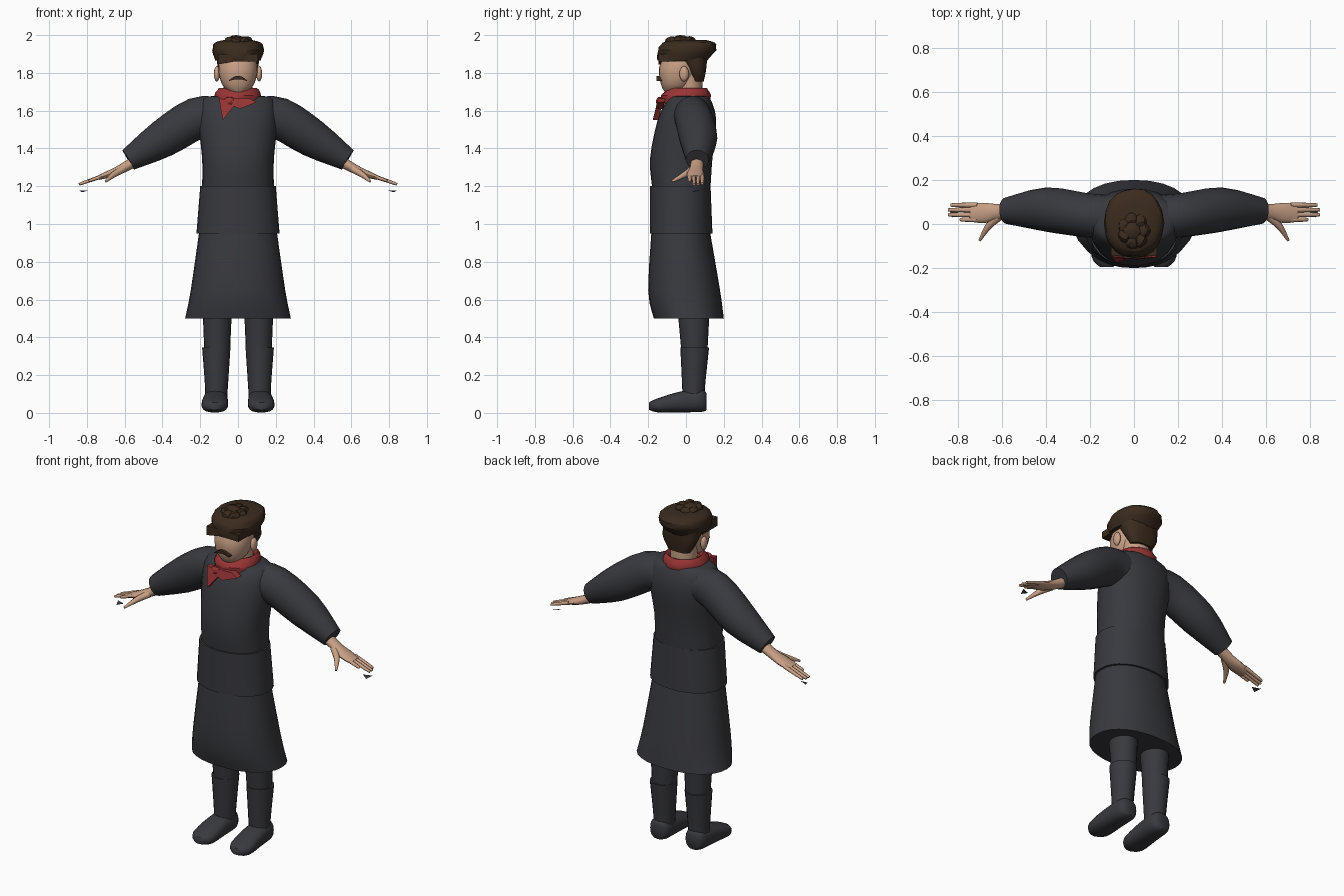
import bpy, bmesh, math, random
from mathutils import Vector

random.seed(4)
if "Cube" in bpy.data.objects:
    bpy.data.objects.remove(bpy.data.objects["Cube"], do_unlink=True)


def material(name, *rgb):
    mat = bpy.data.materials.new(name)
    mat.use_nodes = True
    mat.diffuse_color = (*rgb, 1)
    mat.node_tree.nodes["Principled BSDF"].inputs["Base Color"].default_value = (*rgb, 1)
    return mat


COAT = material("charcoal cloth", .04, .041, .049)
SKIN = material("skin", .58, .35, .235)
RED = material("red cloth", .32, .035, .035)
HAIR = material("dark brown hair", .043, .024, .013)
X, Y, Z = Vector((1, 0, 0)), Vector((0, 1, 0)), Vector((0, 0, 1))


def finish(bm, name, mat, crease=50):
    bmesh.ops.recalc_face_normals(bm, faces=bm.faces)
    mesh = bpy.data.meshes.new(name)
    bm.to_mesh(mesh)
    bm.free()
    mesh.materials.append(mat)
    part = bpy.data.objects.new(name, mesh)
    bpy.context.scene.collection.objects.link(part)
    bpy.ops.object.select_all(action="DESELECT")
    part.select_set(True)
    bpy.context.view_layer.objects.active = part
    bpy.ops.object.shade_smooth_by_angle(angle=math.radians(crease))
    return part


def smooth_path(rows, steps=3):
    """Insert evenly curving rows between the given ones."""
    rows = [Vector(row) for row in rows]
    padded = [rows[0], *rows, rows[-1]]
    result = []
    for before, start, end, after in zip(padded, padded[1:], padded[2:], padded[3:]):
        pull, push = (end - before) / 2, (after - start) / 2
        for step in range(steps):
            t = step / steps
            ease = t * t * (3 - 2 * t)
            result.append(start.lerp(end, ease) + pull * t * (1 - t) ** 2 - push * t * t * (1 - t))
    return result + [rows[-1]]


def loft(name, mat, rings, side=X, axis=None, count=20, power=2, jitter=0, crease=50):
    """Skin rings of (x, y, z, radius along side, other radius)."""
    rings = smooth_path(rings)
    bm = bmesh.new()
    loops = []
    for i, ring in enumerate(rings):
        ahead, behind = rings[min(i + 1, len(rings) - 1)], rings[max(i - 1, 0)]
        along = axis or Vector((ahead - behind)[:3]).normalized()
        across = (side - along * side.dot(along)).normalized()
        up = along.cross(across)
        loop = []
        for k in range(count):
            angle = math.tau * k / count
            c, s = (math.copysign(abs(f) ** (2 / power), f) for f in (math.cos(angle), math.sin(angle)))
            offset = across * c * ring[3] + up * s * ring[4]
            loop.append(bm.verts.new(Vector(ring[:3]) + offset * (1 + random.uniform(-jitter, jitter))))
        loops.append(loop)
    for low, high in zip(loops, loops[1:]):
        for k in range(count):
            bm.faces.new((low[k - 1], low[k], high[k], high[k - 1]))
    bm.faces.new(loops[0])
    bm.faces.new(loops[-1])
    return finish(bm, name, mat, crease)


def upright(name, mat, *rows, **options):
    """Loft along z from rows of (z, half width, front y, back y)."""
    rings = [(0, (front + back) / 2, z, width, (back - front) / 2) for z, width, front, back in rows]
    return loft(name, mat, rings, axis=Z, **options)


def limb(name, mat, mirror, *rings, **options):
    """Loft for the model's left side, or its right when mirror is -1."""
    return loft(name, mat, [(mirror * x, *rest) for x, *rest in rings], **options)


def plate(name, mat, outline, front, depth, slope=0):
    """Front-facing plate from an (x, z) outline, leaning by slope below the collar."""
    bm = bmesh.new()
    face = bm.faces.new([bm.verts.new((x, front - slope * (1.67 - z), z)) for x, z in outline])
    grown = bmesh.ops.extrude_face_region(bm, geom=[face])["geom"]
    bmesh.ops.translate(bm, vec=Y * depth, verts=[v for v in grown if isinstance(v, bmesh.types.BMVert)])
    return finish(bm, name, mat, crease=30)


def blob(name, mat, centre, size, jitter=0, crease=50):
    bm = bmesh.new()
    bmesh.ops.create_icosphere(bm, subdivisions=2, radius=1)
    for vert in bm.verts:
        bump = 1 + random.uniform(-jitter, jitter)
        vert.co = Vector(c + v * s * bump for c, v, s in zip(centre, vert.co, size))
    return finish(bm, name, mat, crease)


# Long coat: flared skirt, loose jacket hem and jacket body
cloth = dict(count=28, power=2.2)
upright("coat_skirt", COAT, (.5, .28, -.17, .2), (.65, .25, -.2, .18), (1, .2, -.18, .12), **cloth)
upright("jacket_hem", COAT, (.95, .22, -.19, .14), (1.2, .2, -.19, .13), **cloth)
upright("jacket_body", COAT, (1.2, .19, -.18, .13), (1.35, .19, -.19, .14), (1.55, .21, -.15, .16),
        (1.66, .19, -.1, .13), (1.68, .1, -.08, .1), **cloth)

for mirror, label in ((1, "left"), (-1, "right")):
    # Sleeve
    limb(label + "_sleeve", COAT, mirror, (.1, .03, 1.57, .1, .1), (.22, .04, 1.56, .1, .11),
         (.4, .066, 1.45, .1, .1), (.58, .06, 1.34, .06, .06), side=Y)

    # Hand, with fingers fanned along the palm's direction
    limb(label + "_palm", SKIN, mirror, (.54, .06, 1.335, .034, .03), (.62, .055, 1.29, .036, .025),
         (.68, .05, 1.265, .046, .02), (.74, .05, 1.245, .04, .012), side=Y, count=14)
    for finger, reach in enumerate((.79, .84, .84, .83)):
        y = .02 + .022 * finger
        limb(f"{label}_finger_{finger + 1}", SKIN, mirror, (.71, y, 1.256, .012, .011),
             (reach - .01, y, 1.5 - .34 * reach, .009, .008),
             (reach, y, 1.5 - .345 * reach, .004, .004), side=Y, count=8)
    limb(label + "_thumb", SKIN, mirror, (.61, .035, 1.29, .02, .02), (.66, -.01, 1.26, .016, .016),
         (.7, -.075, 1.225, .006, .006), side=Z, count=10)

    # Loose scrap of cloth under the fingertips
    bm = bmesh.new()
    corners = (.79, .05, 1.178), (.84, .07, 1.176), (.825, .03, 1.168)
    bm.faces.new([bm.verts.new((mirror * x, y, z)) for x, y, z in corners])
    finish(bm, label + "_cloth_scrap", COAT)

    # Trouser leg, boot shaft and foot
    limb(label + "_trouser", COAT, mirror, (.11, .045, .3, .067, .067), (.11, .04, .56, .078, .086), axis=Z)
    limb(label + "_boot_shaft", COAT, mirror, (.117, .04, .04, .058, .058), (.114, .04, .13, .06, .06),
         (.115, .046, .345, .075, .076), axis=Z)
    limb(label + "_boot_foot", COAT, mirror, (.117, .108, .06, .035, .045), (.117, .08, .065, .06, .06),
         (.12, -.03, .058, .067, .055), (.124, -.15, .04, .068, .037), (.124, -.195, .036, .03, .02),
         axis=-Y, power=2.5)

    # Ear
    blob(label + "_ear", SKIN, (mirror * .112, -.01, 1.795), (.016, .026, .042))

# Neck and face
upright("neck", SKIN, (1.6, .07, -.05, .09), (1.8, .08, -.05, .085))
upright("face", SKIN, (1.695, .04, -.11, -.02), (1.74, .085, -.133, .03), (1.83, .104, -.142, .075),
        (1.93, .08, -.1, .07), count=24, power=2.2)

# Moustache: an arched strip, thick in the middle
arch = [k / 5 for k in range(-5, 6)]
upper = [(.048 * t, 1.784 - .024 * t * t) for t in arch]
lower = [(.048 * t, 1.766 - .01 * t * t) for t in reversed(arch)]
plate("moustache", HAIR, upper + lower, front=-.157, depth=.04)

# Hair: cropped back, overhanging crown, fringe and curls
upright("hair_back", HAIR, (1.755, .07, .03, .095), (1.82, .105, 0, .107), (1.91, .115, -.08, .115),
        count=18, power=2.5, jitter=.015)
upright("hair_crown", HAIR, (1.865, .12, -.15, .11), (1.92, .135, -.15, .16), (1.96, .12, -.12, .15),
        (1.975, .07, -.07, .1), power=2.2, jitter=.025, crease=25)
plate("hair_fringe", HAIR, [(-.105, 1.9), (-.105, 1.845), (-.02, 1.86), (.105, 1.86), (.105, 1.9)],
      front=-.145, depth=.14)
for curl in range(7):
    angle = math.tau * curl / 7
    blob(f"curl_{curl + 1}", HAIR, (.045 * math.cos(angle), .05 * math.sin(angle) - .03, 1.966),
         (.032, .036, .027), jitter=.1, crease=25)
blob("curl_top", HAIR, (-.01, -.03, 1.975), (.045, .045, .025), jitter=.04, crease=25)

# Neckerchief: folded collar, knot and hanging ends
upright("neckerchief_collar", RED, (1.64, .12, -.13, .125), (1.68, .125, -.13, .13), (1.72, .1, -.09, .11),
        (1.7, .08, -.07, .09), jitter=.025, crease=30)
plate("neckerchief_tail", RED, [(-.1, 1.665), (0, 1.65), (-.045, 1.595), (-.08, 1.55), (-.09, 1.6)],
      front=-.147, depth=.03, slope=.24)
plate("neckerchief_point", RED, [(-.05, 1.665), (.06, 1.665), (.1, 1.645), (.01, 1.61), (-.03, 1.625)],
      front=-.147, depth=.04, slope=.24)
blob("neckerchief_knot", RED, (-.045, -.137, 1.648), (.034, .022, .026), jitter=.1, crease=25)
